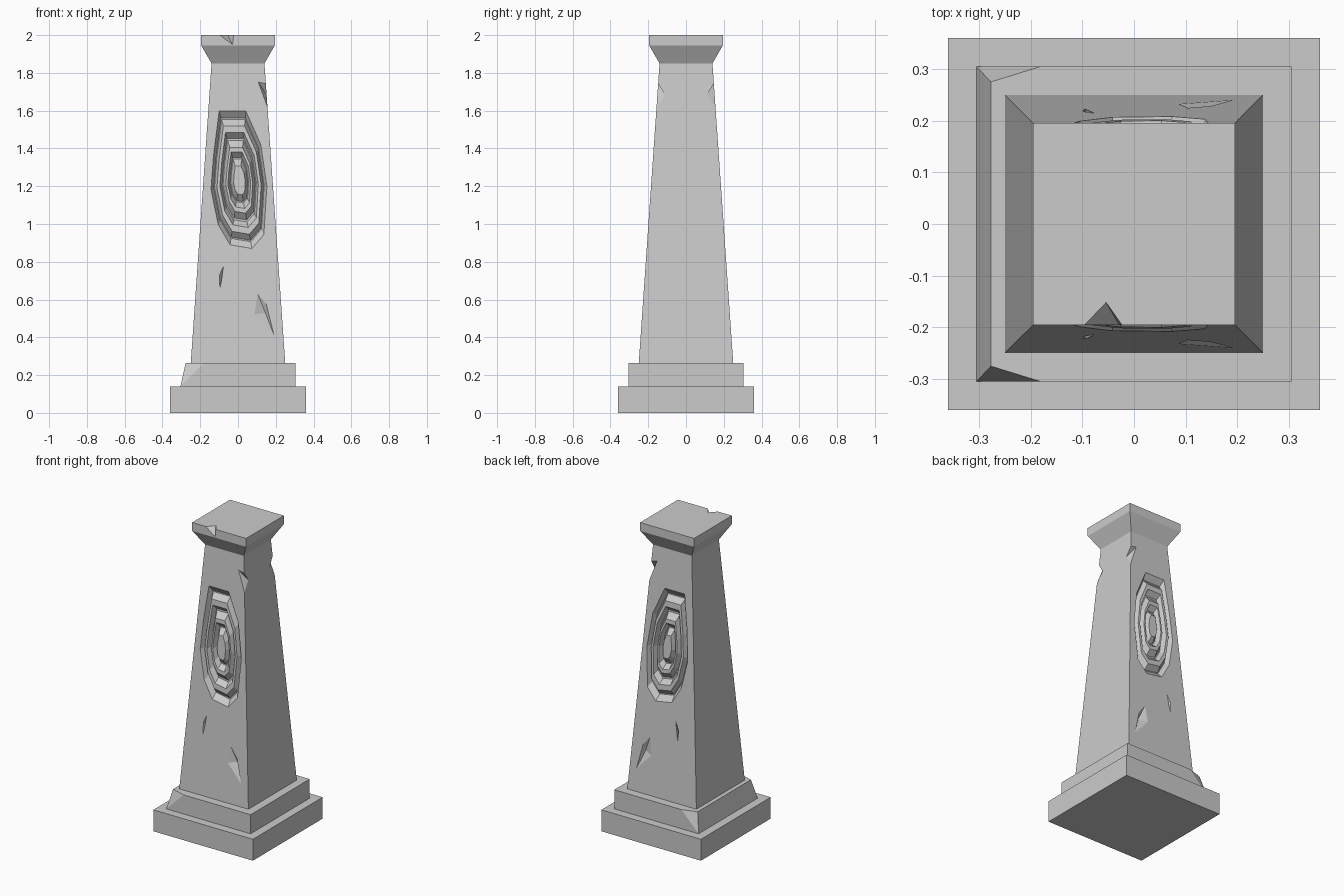
import bpy, bmesh
from mathutils import Vector

cube = bpy.data.objects.get("Cube")
if cube:
    bpy.data.objects.remove(cube, do_unlink=True)

stone = bpy.data.materials.new("grey stone")
stone.use_nodes = True
GREY = (0.6, 0.6, 0.6, 1)
stone.diffuse_color = GREY
stone.node_tree.nodes["Principled BSDF"].inputs["Base Color"].default_value = GREY

BASE_Z, NECK_Z = 0.265, 1.85
BASE_R, NECK_R = 0.25, 0.14


def make_object(name, bm):
    bmesh.ops.recalc_face_normals(bm, faces=bm.faces)
    mesh = bpy.data.meshes.new(name)
    bm.to_mesh(mesh)
    bm.free()
    mesh.materials.append(stone)
    obj = bpy.data.objects.new(name, mesh)
    bpy.context.collection.objects.link(obj)
    return obj


def square_stack(name, levels):
    """Solid of square sections, each given as (half width, height)."""
    bm = bmesh.new()
    loops = [[bm.verts.new((sx * r, sy * r, z)) for sx, sy in
              ((-1, -1), (1, -1), (1, 1), (-1, 1))] for r, z in levels]
    bm.faces.new(loops[0])
    bm.faces.new(loops[-1])
    for a, b in zip(loops, loops[1:]):
        for i in range(4):
            j = (i + 1) % 4
            bm.faces.new((a[i], a[j], b[j], b[i]))
    return make_object(name, bm)


def hull(bm, points):
    verts = [bm.verts.new(p) for p in points]
    bmesh.ops.convex_hull(bm, input=verts)


def half_width(z):
    return BASE_R + (NECK_R - BASE_R) * (z - BASE_Z) / (NECK_Z - BASE_Z)


def on_face(x, z, depth, side):
    """Point on the sloping front (-1) or back (1) face, sunk by depth."""
    return Vector((x, side * (half_width(z) - depth), z))


def carve(target, bm):
    cutter = make_object("chip_cutter", bm)
    cutter.hide_render = True
    mod = target.modifiers.new("carving", "BOOLEAN")
    mod.operation = "DIFFERENCE"
    mod.solver = "EXACT"
    mod.object = cutter
    bpy.context.view_layer.objects.active = target
    bpy.ops.object.modifier_apply(modifier=mod.name)
    bpy.data.objects.remove(cutter, do_unlink=True)


# Main blocks
square_stack("plinth", [(0.36, 0), (0.36, 0.14)])
step = square_stack("step", [(0.305, 0.14), (0.305, BASE_Z)])
shaft = square_stack("shaft", [(BASE_R, BASE_Z), (NECK_R, NECK_Z)])
capital = square_stack("capital", [(NECK_R, NECK_Z), (0.195, 1.945), (0.195, 2)])

# Worn side of the step, with chipped corners
bm = bmesh.new()
bm.from_mesh(step.data)
top = [v for v in bm.verts if v.co.z > 0.2]
for side in (-1, 1):
    corner = next(v for v in top if v.co.x < 0 and v.co.y * side > 0)
    other = next(v for v in top if v.co.x > 0 and v.co.y * side > 0)
    low = next(v for v in bm.verts if v.co.z < 0.2 and v.co.x < 0 and v.co.y * side > 0)
    edge = bm.edges.get((corner, other))
    _, mid = bmesh.utils.edge_split(edge, corner, 0.28)
    mid.co.x = -0.18
    bmesh.ops.connect_verts(bm, verts=[mid, low])
    corner.co.x, corner.co.y = -0.277, side * 0.275
bm.to_mesh(step.data)
bm.free()

# Concentric oval grooves on the front and back
OVAL = [(-.1, 1.597), (.042, 1.597), (.121, 1.42), (.153, 1.2), (.137, .944),
        (.074, .87), (-.042, .89), (-.105, .997), (-.143, 1.183), (-.13, 1.36)]
CX, CZ = 0.008, 1.23
GROOVES = [(1.0, 0.9, 0.88, 0.79), (0.69, 0.61, 0.58, 0.48), (0.41, 0.33, 0.31, 0.21)]
DEPTHS = (0, 0.03, 0.03, 0)

bm = bmesh.new()
for side in (-1, 1):
    for scales in GROOVES:
        section = list(zip(scales, DEPTHS)) + [(scales[3], -0.02), (scales[0], -0.02)]
        loops = [[bm.verts.new(on_face(CX + (x - CX) * s, CZ + (z - CZ) * s, d, side))
                  for x, z in OVAL] for s, d in section]
        for k, a in enumerate(loops):
            b = loops[(k + 1) % len(loops)]
            for i in range(len(OVAL)):
                j = (i + 1) % len(OVAL)
                bm.faces.new((a[i], a[j], b[j], b[i]))

# Small chips on the faces: outline points on the surface, then a sunken tip
CHIPS = [([(-.097, .65), (-.1, .73), (-.075, .785)], (-.083, .71)),
         ([(.1, .64), (.082, .52), (.195, .4), (.15, .58)], (.145, .53))]
for side in (-1, 1):
    for outline, tip in CHIPS:
        hull(bm, [on_face(x, z, -0.002, side) for x, z in outline]
             + [on_face(*tip, 0.022, side)])
    # Notch in the upper corner edge
    lip = 0.002
    hull(bm, [on_face(.105, 1.755, -lip, side),
              (half_width(1.68) + lip, side * 0.108, 1.68)]
         + [(half_width(z) + lip, side * (half_width(z) + lip), z) for z in (1.745, 1.61)])
carve(shaft, bm)

# Broken chip in the front rim of the capital
bm = bmesh.new()
hull(bm, [(-.1, -.197, 2.002), (-.022, -.197, 2.002), (-.028, -.197, 1.947),
          (-.055, -.15, 2.002)])
carve(capital, bm)
